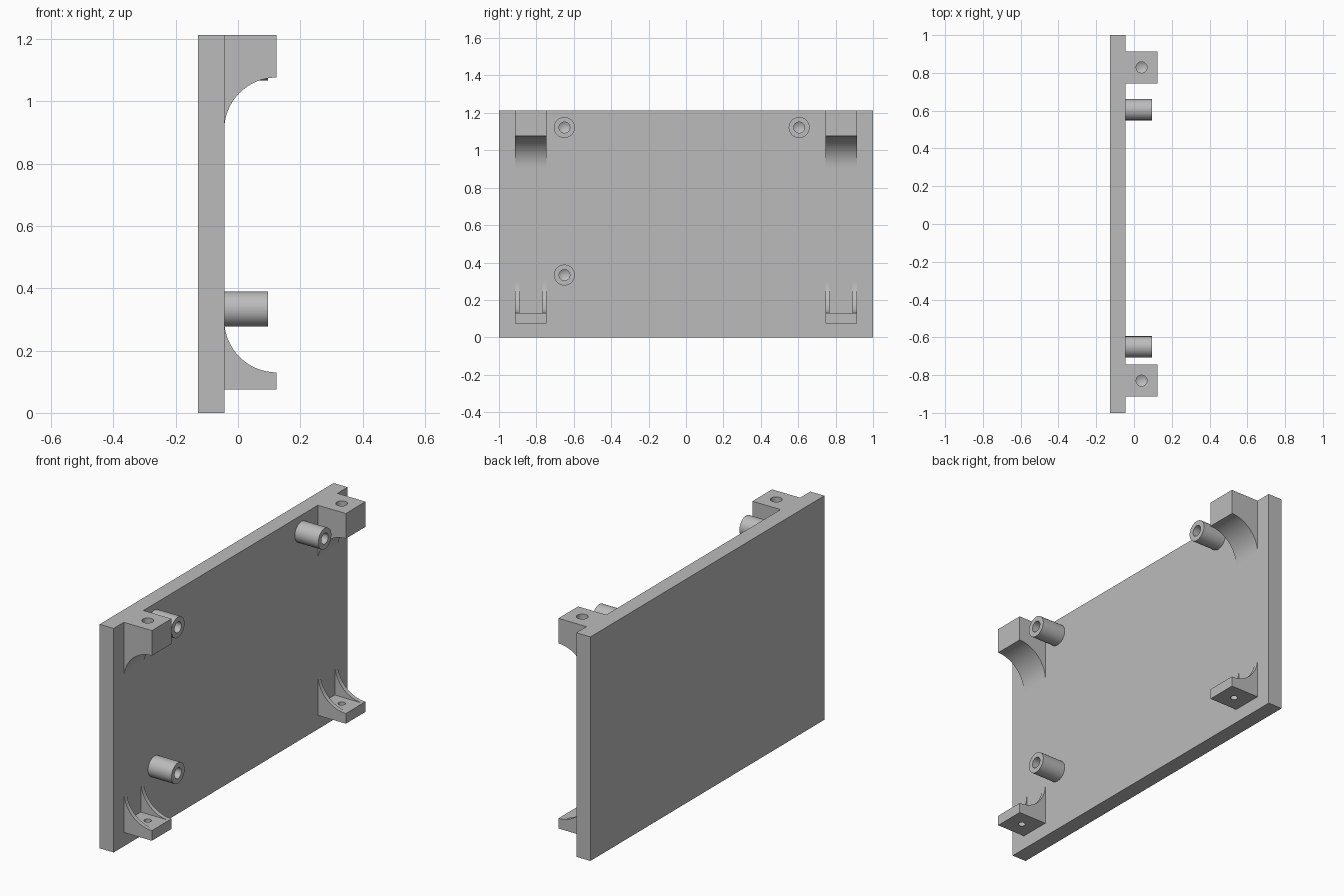
import bpy
import bmesh
import math
from mathutils import Matrix, Vector

cube = bpy.data.objects.get("Cube")
if cube:
    bpy.data.objects.remove(cube, do_unlink=True)

grey = bpy.data.materials.new("plain grey")
grey.use_nodes = True
grey.diffuse_color = (0.5, 0.5, 0.5, 1)
grey.node_tree.nodes["Principled BSDF"].inputs["Base Color"].default_value = grey.diffuse_color

BACK, FACE, FRONT = -0.128, -0.044, 0.124   # plate back, plate face, bracket end
TOP = 1.212
RADIUS = FRONT - FACE
BRACKET_Y, BRACKET_W, RIB_W = 0.829, 0.168, 0.023
HOLE_X = 0.04


def finish(name, bm):
    bmesh.ops.recalc_face_normals(bm, faces=bm.faces)
    mesh = bpy.data.meshes.new(name)
    bm.to_mesh(mesh)
    bm.free()
    mesh.materials.append(grey)
    ob = bpy.data.objects.new(name, mesh)
    bpy.context.collection.objects.link(ob)
    return ob


def extrude(name, profile, y, width):
    """Extrude an (x, z) outline along y, centred on y."""
    bm = bmesh.new()
    face = bm.faces.new([bm.verts.new((x, y - width / 2, z)) for x, z in profile])
    out = bmesh.ops.extrude_face_region(bm, geom=[face])["geom"]
    verts = [v for v in out if isinstance(v, bmesh.types.BMVert)]
    bmesh.ops.translate(bm, verts=verts, vec=(0, width, 0))
    return finish(name, bm)


def box(name, x0, x1, z0, z1, y, width):
    return extrude(name, [(x0, z0), (x1, z0), (x1, z1), (x0, z1)], y, width)


def arc(centre_z, side, steps=24):
    """Quarter circle from the bracket end back to the plate face."""
    angles = [math.pi / 2 * i / steps for i in range(steps + 1)]
    return [(FRONT - RADIUS * math.sin(a), centre_z + side * RADIUS * math.cos(a)) for a in angles]


def lathe(name, profile, location, turn=None, steps=40):
    """Spin an (r, z) outline round z, then turn and place it."""
    bm = bmesh.new()
    verts = [bm.verts.new((r, 0, z)) for r, z in profile]
    edges = [bm.edges.new(pair) for pair in zip(verts, verts[1:])]
    bmesh.ops.spin(bm, geom=verts + edges, cent=(0, 0, 0), axis=(0, 0, 1),
                   angle=2 * math.pi, steps=steps)
    bmesh.ops.remove_doubles(bm, verts=bm.verts, dist=1e-5)
    matrix = Matrix.Translation(Vector(location)) @ (turn or Matrix())
    bmesh.ops.transform(bm, matrix=matrix, verts=bm.verts)
    return finish(name, bm)


def drill(ob, profile, location):
    """Cut a round hole and discard the cutter."""
    cutter = lathe("hole_cutter", profile, location)
    cutter.hide_render = True
    mod = ob.modifiers.new("hole", 'BOOLEAN')
    mod.operation, mod.solver, mod.object = 'DIFFERENCE', 'EXACT', cutter
    bpy.context.view_layer.objects.active = ob
    bpy.ops.object.modifier_apply(modifier=mod.name)
    bpy.data.objects.remove(cutter, do_unlink=True)


parts = [box("back_plate", BACK, FACE, 0, TOP, 0, 2)]

# Corner brackets, the same at both ends
for side, label in ((-1, "front"), (1, "back")):
    y = side * BRACKET_Y
    upper = extrude(f"upper_bracket_{label}",
                    [(FACE, TOP), (FRONT, TOP)] + arc(0.908, 1), y, BRACKET_W)
    drill(upper, [(0, -0.105), (0.029, -0.088), (0.029, 0.05), (0, 0.05)], (HOLE_X, y, TOP))
    shelf = box(f"lower_shelf_{label}", FACE, FRONT, 0.075, 0.13, y, BRACKET_W)
    drill(shelf, [(0, -0.1), (0.018, -0.1), (0.018, 0.1), (0, 0.1)], (HOLE_X, y, 0.1))
    parts += [upper, shelf]
    # Curved ribs on both edges of the shelf
    for edge in (-1, 1):
        rib_y = y + edge * (BRACKET_W - RIB_W) / 2
        parts.append(extrude(f"shelf_rib_{label}_{'inner' if edge != side else 'outer'}",
                             [(FACE, 0.13)] + arc(0.13 + RADIUS, -1), rib_y, RIB_W))

# Hollow standoffs with drilled ends
along_x = Matrix.Rotation(math.pi / 2, 4, 'Y')
standoff = [(0, 0), (0.056, 0), (0.056, 0.14), (0.029, 0.14), (0.029, 0.04), (0, 0.023)]
for label, y, z in (("upper_front", -0.65, 1.122), ("upper_back", 0.605, 1.122),
                    ("lower_front", -0.65, 0.333)):
    parts.append(lathe(f"standoff_{label}", standoff, (FACE, y, z), along_x))

# Smooth the round surfaces, keep the edges crisp
bpy.ops.object.select_all(action='DESELECT')
for ob in parts:
    ob.select_set(True)
bpy.context.view_layer.objects.active = parts[0]
bpy.ops.object.shade_smooth_by_angle(angle=math.radians(25))
